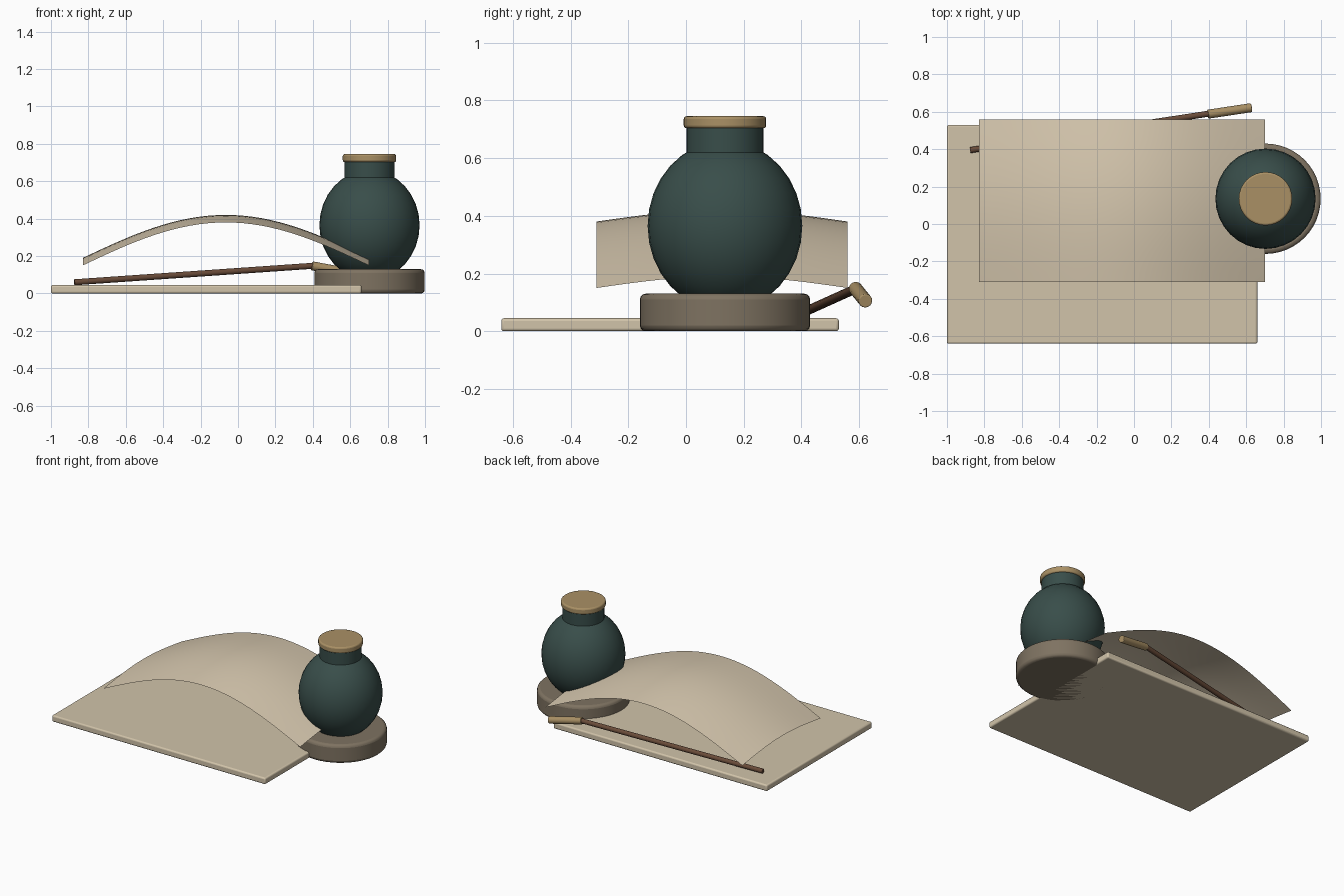
import bpy, bmesh, math
from mathutils import Vector

if "Cube" in bpy.data.objects:
    bpy.data.objects.remove(bpy.data.objects["Cube"], do_unlink=True)


def material(name, rgb):
    m = bpy.data.materials.new(name)
    m.use_nodes = True
    m.diffuse_color = (*rgb, 1)
    m.node_tree.nodes["Principled BSDF"].inputs["Base Color"].default_value = (*rgb, 1)
    return m


PARCHMENT = material("parchment", (0.64, 0.55, 0.40))
SHEET = material("pale paper", (0.68, 0.58, 0.43))
GLAZE = material("dark teal glaze", (0.04, 0.075, 0.068))
STONE = material("grey brown stone", (0.21, 0.17, 0.12))
BRASS = material("brass", (0.40, 0.28, 0.13))
WOOD = material("dark wood", (0.14, 0.07, 0.04))


def finish(obj, name, mat, bevel=0):
    obj.name = name
    obj.data.materials.append(mat)
    if bevel:
        mod = obj.modifiers.new("bevel", "BEVEL")
        mod.width, mod.segments = bevel, 3
    bpy.ops.object.select_all(action="DESELECT")
    obj.select_set(True)
    bpy.context.view_layer.objects.active = obj
    bpy.ops.object.shade_smooth_by_angle(angle=math.radians(40))
    return obj


def rod(name, start, end, radius, mat, bevel=0, sides=32):
    a, b = Vector(start), Vector(end)
    bpy.ops.mesh.primitive_cylinder_add(vertices=sides, radius=radius,
                                        depth=(b - a).length, location=(a + b) / 2)
    obj = bpy.context.object
    obj.rotation_euler = (b - a).to_track_quat("Z", "Y").to_euler()
    return finish(obj, name, mat, bevel)


# Flat board
bpy.ops.mesh.primitive_cube_add(size=1, location=(-0.17, -0.055, 0.0225))
board = bpy.context.object
board.scale = (1.66, 1.17, 0.045)
bpy.ops.object.transform_apply(location=False, rotation=False, scale=True)
finish(board, "flat_board", PARCHMENT, 0.01)

# Arched sheet, bowed in both directions
bm = bmesh.new()
bmesh.ops.create_grid(bm, x_segments=32, y_segments=16, size=0.5)
for v in bm.verts:
    u, w = v.co.x, v.co.y
    v.co = (-0.065 + 1.53 * u, 0.125 + 0.87 * w,
            0.15 + 0.23 * math.cos(math.pi * u) + 0.04 * math.cos(math.pi * w))
mesh = bpy.data.meshes.new("arched_sheet")
bm.to_mesh(mesh)
bm.free()
sheet = bpy.data.objects.new("arched_sheet", mesh)
bpy.context.collection.objects.link(sheet)
finish(sheet, "arched_sheet", SHEET)

# Jar on its round stand
X, Y = 0.703, 0.135
rod("round_stand", (X, Y, 0), (X, Y, 0.13), 0.295, STONE, 0.02, 48)
bpy.ops.mesh.primitive_uv_sphere_add(segments=32, ring_count=16, radius=0.268,
                                     location=(X, Y, 0.365))
body = bpy.context.object
body.scale.z = 1.1
finish(body, "jar_body", GLAZE)
rod("jar_neck", (X, Y, 0.56), (X, Y, 0.71), 0.134, GLAZE)
rod("jar_lid", (X, Y, 0.703), (X, Y, 0.745), 0.143, BRASS, 0.01)

# Brush leaning on the board
rod("brush_handle", (-0.875, 0.395, 0.06), (0.40, 0.59, 0.148), 0.016, WOOD, 0, 16)
rod("brush_ferrule", (0.395, 0.587, 0.148), (0.627, 0.622, 0.105), 0.024, BRASS, 0.004, 16)
